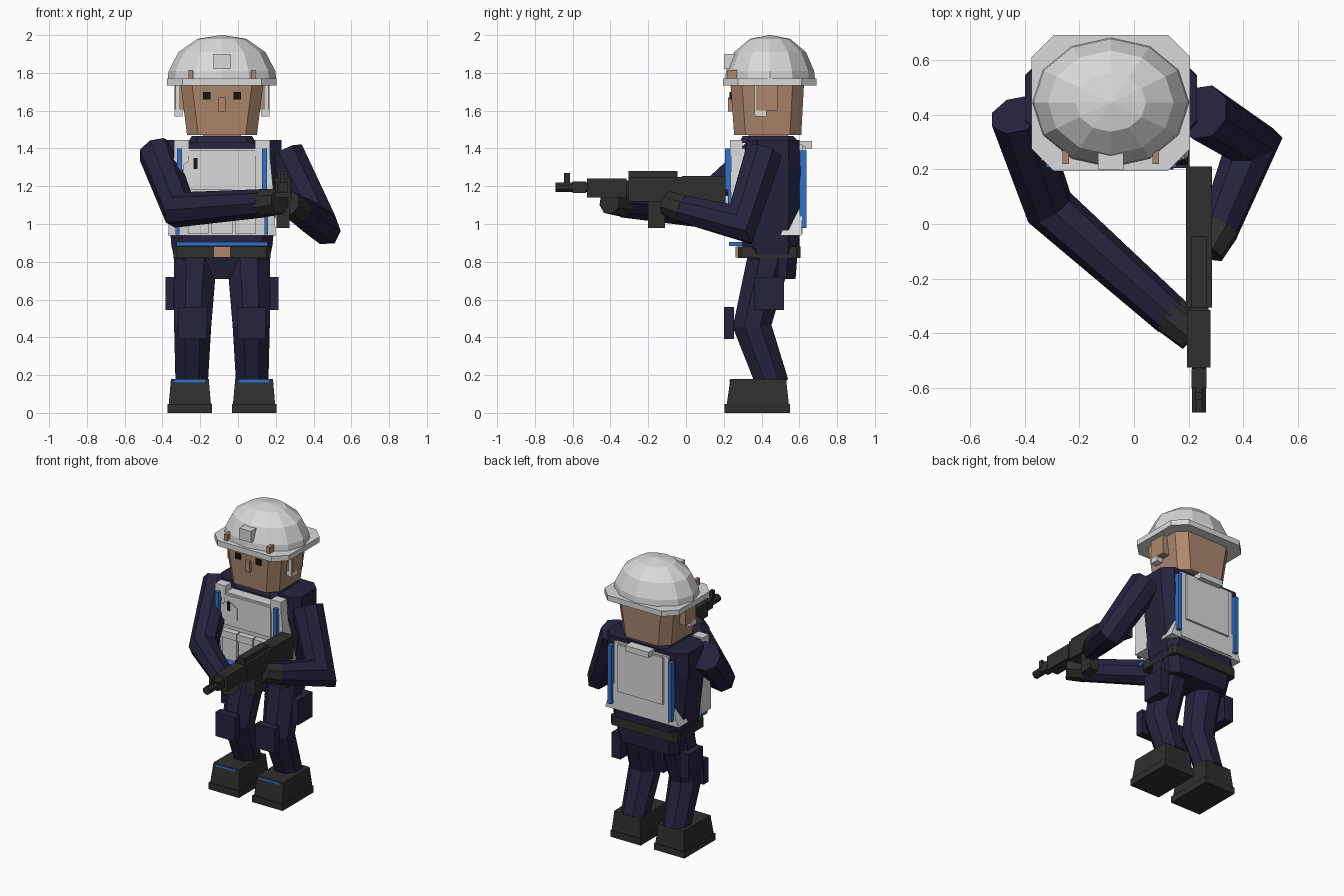
import bpy, math
from mathutils import Vector

old = bpy.data.objects.get("Cube")
if old:
    bpy.data.objects.remove(old)

C = -0.085      # centre line of the body
SIDES = (("right", -1), ("left", 1))


def colour(name, r, g, b):
    m = bpy.data.materials.new(name)
    m.use_nodes = True
    m.diffuse_color = (r, g, b, 1)
    m.node_tree.nodes["Principled BSDF"].inputs["Base Color"].default_value = (r, g, b, 1)
    return m


NAVY = colour("navy_cloth", 0.018, 0.017, 0.048)
WHITE = colour("light_grey", 0.70, 0.70, 0.70)
DARK = colour("dark_grey", 0.028, 0.028, 0.027)
SKIN = colour("skin", 0.42, 0.25, 0.155)
BLUE = colour("blue_trim", 0.03, 0.17, 0.6)
BLACK = colour("black", 0.008, 0.008, 0.008)


def loft(name, rings, mat):
    """Skin equal-length rings of points and cap both ends."""
    n = len(rings[0])
    verts = [p for ring in rings for p in ring]
    faces = [tuple(reversed(range(n))), tuple(range(len(verts) - n, len(verts)))]
    for k in range(len(rings) - 1):
        for i in range(n):
            a, b = k * n + i, k * n + (i + 1) % n
            faces.append((a, b, b + n, a + n))
    mesh = bpy.data.meshes.new(name)
    mesh.from_pydata(verts, [], faces)
    mesh.materials.append(mat)
    obj = bpy.data.objects.new(name, mesh)
    bpy.context.collection.objects.link(obj)
    return obj


def rect(z, cx, hx, y0, y1, ch):
    """Rectangle with cut corners at height z."""
    x0, x1 = cx - hx, cx + hx
    if not ch:
        return [(x0, y0, z), (x1, y0, z), (x1, y1, z), (x0, y1, z)]
    return [(x0 + ch, y0, z), (x1 - ch, y0, z), (x1, y0 + ch, z), (x1, y1 - ch, z),
            (x1 - ch, y1, z), (x0 + ch, y1, z), (x0, y1 - ch, z), (x0, y0 + ch, z)]


def stack(name, mat, cx, levels, ch=0):
    """Levels are (z, half width, front y, back y)."""
    return loft(name, [rect(z, cx, hx, y0, y1, ch) for z, hx, y0, y1 in levels], mat)


def box(name, mat, cx, hx, y0, y1, z0, z1, ch=0):
    return stack(name, mat, cx, [(z0, hx, y0, y1), (z1, hx, y0, y1)], ch)


def limb(name, mat, path, radii, n=8):
    """Faceted tube with mitred joints."""
    pts = [Vector(p) for p in path]
    d = (pts[1] - pts[0]).normalized()
    u = d.cross(Vector((1, 0, 0)) if abs(d.x) < 0.9 else Vector((0, 0, 1))).normalized()
    v = d.cross(u)
    angles = [2 * math.pi * (i + 0.5) / n for i in range(n)]
    ring = [pts[0] + (u * math.cos(a) + v * math.sin(a)) * radii[0] for a in angles]
    rings = [ring]
    for k in range(1, len(pts)):
        d = (pts[k] - pts[k - 1]).normalized()
        normal = d
        if k + 1 < len(pts):
            normal = (d + (pts[k + 1] - pts[k]).normalized()).normalized()
        scale = radii[k] / radii[k - 1]
        ring = [q + d * ((pts[k] - q).dot(normal) / d.dot(normal)) for q in ring]
        ring = [pts[k] + (q - pts[k]) * scale for q in ring]
        rings.append(ring)
    return loft(name, rings, mat)


# Helmet: faceted dome, brim and front mount
dome = []
for z, f in ((1.76, 1), (1.81, 0.98), (1.91, 0.8), (1.98, 0.45), (2.0, 0.02)):
    dome.append([(C + 0.288 * f * math.cos(i * math.pi / 6),
                  0.445 + 0.238 * f * math.sin(i * math.pi / 6), z) for i in range(12)])
loft("helmet_dome", dome, WHITE)
box("helmet_brim", WHITE, C, 0.29, 0.195, 0.692, 1.732, 1.77, 0.08)
box("helmet_mount", WHITE, C, 0.046, 0.2, 0.29, 1.82, 1.9)

# Head and face
stack("head", SKIN, C, [(1.47, 0.185, 0.255, 0.61), (1.75, 0.22, 0.235, 0.625)], 0.06)
box("neck", SKIN, C, 0.1, 0.33, 0.54, 1.42, 1.48)
box("nose", SKIN, C, 0.018, 0.222, 0.26, 1.595, 1.67)
for side, s in SIDES:
    box(side + "_eye", BLACK, C + s * 0.08, 0.02, 0.23, 0.25, 1.66, 1.7)
    box(side + "_ear", SKIN, C + s * 0.225, 0.027, 0.37, 0.485, 1.6, 1.735)
    box(side + "_helmet_tab", SKIN, C + s * 0.165, 0.012, 0.22, 0.27, 1.765, 1.815)
    box(side + "_chin_strap", WHITE, C + s * 0.235, 0.012, 0.362, 0.378, 1.58, 1.74)
    box(side + "_strap_clip", WHITE, C + s * 0.23, 0.022, 0.365, 0.427, 1.57, 1.605)

# Torso, collar and hips
stack("torso", NAVY, C, [(0.87, 0.265, 0.3, 0.6), (1.1, 0.29, 0.3, 0.605),
                         (1.3, 0.315, 0.3, 0.605), (1.445, 0.315, 0.32, 0.6)], 0.06)
stack("collar", NAVY, C, [(1.43, 0.18, 0.28, 0.6), (1.465, 0.16, 0.3, 0.57)], 0.04)
stack("hips", NAVY, C, [(0.71, 0.23, 0.36, 0.58), (0.9, 0.27, 0.31, 0.595)], 0.05)

# Vest: front panel, pouches, back panel and carry handle
stack("vest_front", WHITE, C, [(0.94, 0.285, 0.25, 0.36), (1.2, 0.27, 0.235, 0.37),
                               (1.4, 0.25, 0.24, 0.35)])
box("vest_chest_plate", WHITE, C, 0.18, 0.225, 0.26, 1.18, 1.39)
for i in (-1, 0, 1):
    box("vest_pouch", WHITE, C + i * 0.125, 0.055, 0.205, 0.27, 0.95, 1.11)
    box("vest_pouch_flap", WHITE, C + i * 0.125, 0.059, 0.197, 0.27, 1.1, 1.15)
stack("vest_back_lower", WHITE, C, [(0.94, 0.285, 0.5, 0.612), (1.12, 0.22, 0.59, 0.615)])
box("vest_back", WHITE, C, 0.21, 0.55, 0.618, 0.95, 1.42)
box("vest_back_plate", WHITE, C, 0.175, 0.6, 0.632, 1.08, 1.41)
box("vest_handle", WHITE, C, 0.09, 0.6, 0.668, 1.4, 1.44)
for side, s in SIDES:
    box(side + "_shoulder_strap", WHITE, C + s * 0.215, 0.04, 0.232, 0.3, 1.36, 1.445)
    box(side + "_upper_trim", BLUE, C + s * 0.225, 0.013, 0.207, 0.245, 1.18, 1.4)
    box(side + "_lower_trim", BLUE, C + s * 0.235, 0.01, 0.222, 0.26, 0.945, 1.18)
    box(side + "_back_trim", BLUE, C + s * 0.235, 0.014, 0.6, 0.637, 0.98, 1.39)

# Chest badge with its dark mark
badge = [(C - 0.14 + 0.075 * math.sin(i * math.pi / 3), 1.275 + 0.08 * math.cos(i * math.pi / 3))
         for i in range(6)]
loft("chest_badge", [[(x, y, z) for x, z in badge] for y in (0.218, 0.227)], WHITE)
box("badge_mark", BLACK, C - 0.14, 0.01, 0.212, 0.22, 1.29, 1.35)

# Belt
box("belt", DARK, C, 0.257, 0.275, 0.605, 0.82, 0.882, 0.02)
box("belt_trim", BLUE, C, 0.24, 0.228, 0.3, 0.884, 0.904)
box("belt_buckle", SKIN, C, 0.044, 0.263, 0.3, 0.823, 0.88)

# Legs, knee pads, pockets and boots
for side, s in SIDES:
    limb(side + "_leg", NAVY, [(C + s * 0.14, 0.45, 0.86), (C + s * 0.155, 0.35, 0.46),
                               (C + s * 0.16, 0.46, 0.15)], (0.125, 0.106, 0.092))
    box(side + "_knee_pad", NAVY, C + s * 0.155, 0.075, 0.2, 0.255, 0.39, 0.56)
    box(side + "_thigh_pocket", NAVY, C + s * 0.265, 0.034, 0.36, 0.52, 0.545, 0.72)
    foot = C + s * 0.17
    stack(side + "_boot", DARK, foot, [(0.04, 0.112, 0.215, 0.545), (0.18, 0.1, 0.235, 0.53)])
    box(side + "_sole", DARK, foot, 0.118, 0.205, 0.55, 0, 0.046)
    box(side + "_boot_trim", BLUE, foot, 0.08, 0.229, 0.26, 0.162, 0.176)

# Arms and gloves
limb("right_arm", NAVY, [(-0.43, 0.4, 1.38), (-0.31, 0.06, 1.075), (0.14, -0.34, 1.11)],
     (0.1, 0.092, 0.075))
limb("right_glove", DARK, [(0.13, -0.33, 1.11), (0.22, -0.405, 1.12)], (0.077, 0.07))
limb("left_arm", NAVY, [(0.25, 0.41, 1.37), (0.435, 0.29, 1.0), (0.31, -0.02, 1.08)],
     (0.105, 0.094, 0.075))
limb("left_glove", DARK, [(0.315, -0.01, 1.078), (0.265, -0.1, 1.11)], (0.077, 0.068))

# Rifle
G = 0.238
box("rifle_receiver", DARK, G, 0.047, -0.305, 0.0, 1.12, 1.25)
loft("rifle_stock", [rect(0, G, 0.048, 1.13, 1.255, 0), rect(1, G, 0.048, 1.09, 1.255, 0)], DARK)
stock = bpy.data.objects["rifle_stock"].data
for v in stock.vertices:    # turn the upright taper to lie along the rifle
    x, height, t = v.co
    v.co = (x, -0.02 + 0.23 * t, height)
stock.flip_normals()
box("rifle_rail", DARK, G, 0.028, -0.305, -0.045, 1.24, 1.28)
box("rifle_handguard", DARK, G, 0.043, -0.525, -0.315, 1.14, 1.242)
box("rifle_core", DARK, G, 0.035, -0.33, -0.29, 1.15, 1.23)
limb("rifle_barrel", DARK, [(G, -0.5, 1.195), (G, -0.69, 1.195)], (0.028, 0.028))
box("rifle_front_sight", DARK, G, 0.012, -0.645, -0.615, 1.2, 1.27)
box("rifle_muzzle_ring", DARK, G, 0.028, -0.6, -0.53, 1.165, 1.225)
box("rifle_magazine", DARK, G, 0.035, -0.2, -0.11, 0.98, 1.14)
